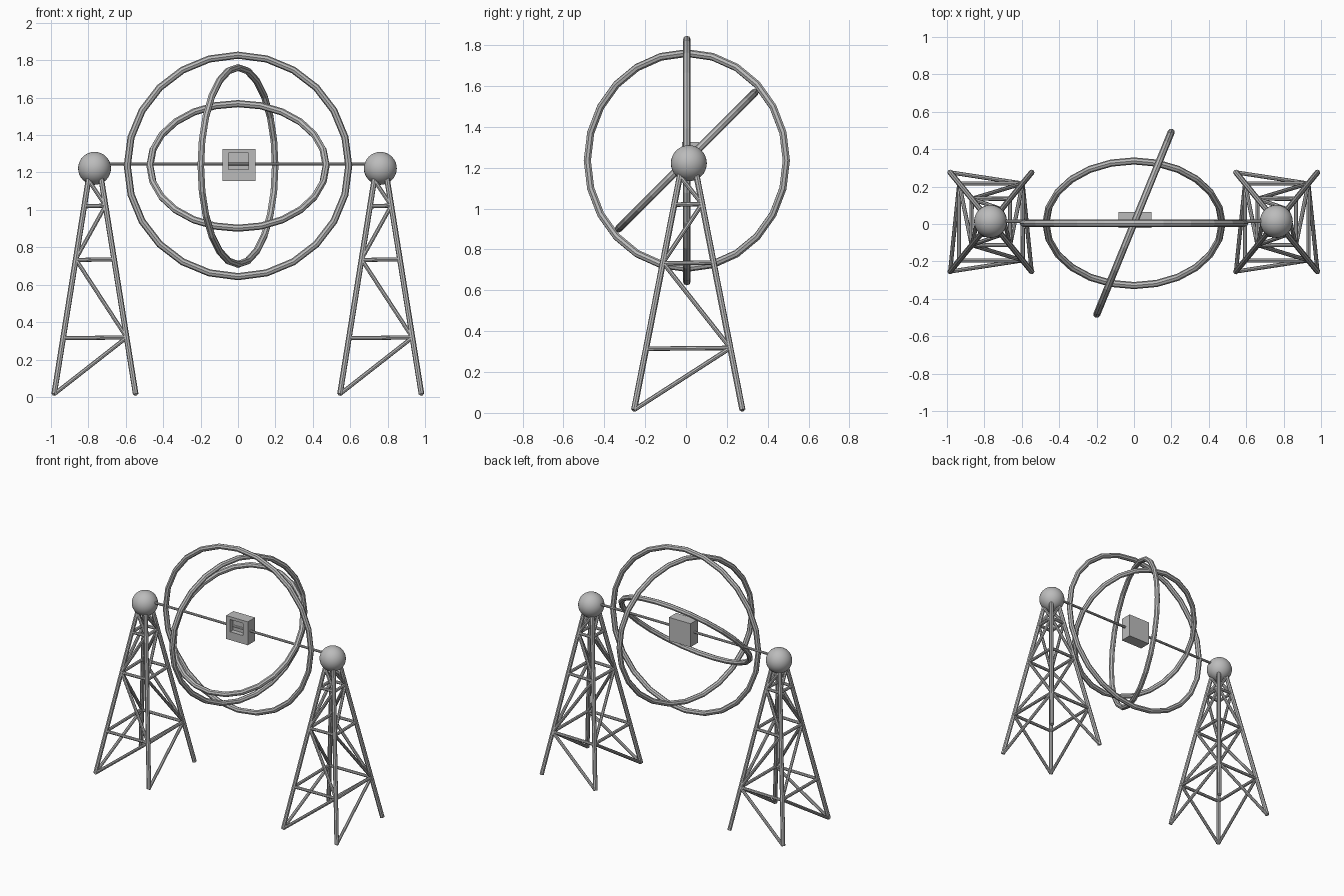
import bpy
import bmesh
from math import radians
from mathutils import Vector

cube = bpy.data.objects.get("Cube")
if cube:
    bpy.data.objects.remove(cube, do_unlink=True)

grey = bpy.data.materials.new("plain grey")
grey.use_nodes = True
colour = (0.5, 0.5, 0.5, 1)
grey.diffuse_color = colour
grey.node_tree.nodes["Principled BSDF"].inputs["Base Color"].default_value = colour


def finish(name):
    obj = bpy.context.object
    obj.name = name
    obj.data.materials.append(grey)
    return obj


def rod(name, a, b, radius):
    a, b = Vector(a), Vector(b)
    bpy.ops.mesh.primitive_cylinder_add(
        vertices=8, radius=radius, depth=(b - a).length, location=(a + b) / 2,
        rotation=(b - a).to_track_quat("Z", "Y").to_euler())
    return finish(name)


# Three nested rings, each turned a different way
HUB = (0, 0.004, 1.235)
for name, radius, turn in (("outer_ring", 0.592, (90, 0, 0)),
                           ("middle_ring", 0.526, (90, 0, 67.8)),
                           ("inner_ring", 0.471, (45, 0, 0))):
    bpy.ops.mesh.primitive_torus_add(
        major_radius=radius, minor_radius=0.019, major_segments=24,
        minor_segments=8, location=HUB, rotation=[radians(t) for t in turn])
    finish(name)

# Thin axle between the two towers
rod("axle", (-0.77, 0.015, 1.245), (0.76, 0.015, 1.245), 0.009)

# Central box with a square pocket in its front face
bpy.ops.mesh.primitive_cube_add(size=1, location=(0.006, 0.022, 1.24))
box = finish("centre_box")
box.scale = (0.176, 0.085, 0.172)
bpy.ops.object.transform_apply(location=True, rotation=False, scale=True)
bm = bmesh.new()
bm.from_mesh(box.data)
bm.normal_update()
front = min(bm.faces, key=lambda f: f.normal.y)
bmesh.ops.inset_individual(bm, faces=[front], thickness=0.035)
mid = front.calc_center_median()
for v in front.verts:
    v.co.x = 0.0035 + (0.0535 if v.co.x > mid.x else -0.0535)
    v.co.z = 1.26 + (0.045 if v.co.z > mid.z else -0.045)
pocket = bmesh.ops.extrude_discrete_faces(bm, faces=[front])["faces"][0]
bmesh.ops.translate(bm, verts=pocket.verts, vec=(0, 0.035, 0))
bm.to_mesh(box.data)
bm.free()

# Lattice towers: both have the same handedness
TOP = 1.19
LEVELS = (0.015, 0.318, 0.736, 1.023, 1.16)


def leg_point(cx, sx, sy, z):
    t = (z - LEVELS[0]) / (TOP - LEVELS[0])
    half_x = 0.218 + (0.03 - 0.218) * t
    half_y = 0.265 + (0.035 - 0.265) * t
    return (cx + sx * half_x, 0.011 + sy * half_y, z)


for side, cx in (("right", -0.765), ("left", 0.763)):
    for sx in (-1, 1):
        for sy in (-1, 1):
            rod(side + "_tower_leg", leg_point(cx, sx, sy, LEVELS[0]),
                leg_point(cx, sx, sy, TOP), 0.015)
    # Each face joins a low corner to a high corner along x or y
    faces = (((-1, -1), (1, -1)), ((-1, 1), (1, 1)),
             ((-1, -1), (-1, 1)), ((1, -1), (1, 1)))
    for low, high in faces:
        for i in range(4):
            start, end = (low, high) if i % 2 == 0 else (high, low)
            rod(side + "_tower_brace", leg_point(cx, *start, LEVELS[i]),
                leg_point(cx, *end, LEVELS[i + 1]), 0.011)
        for z in LEVELS[1:4]:
            rod(side + "_tower_rung", leg_point(cx, *low, z - 0.004),
                leg_point(cx, *high, z), 0.011)
    # Ball on top of the tower
    bpy.ops.mesh.primitive_uv_sphere_add(
        segments=32, ring_count=16, radius=0.088, location=(cx - 0.002, 0.014, 1.222))
    finish(side + "_tower_ball")
    bpy.ops.object.shade_smooth()
